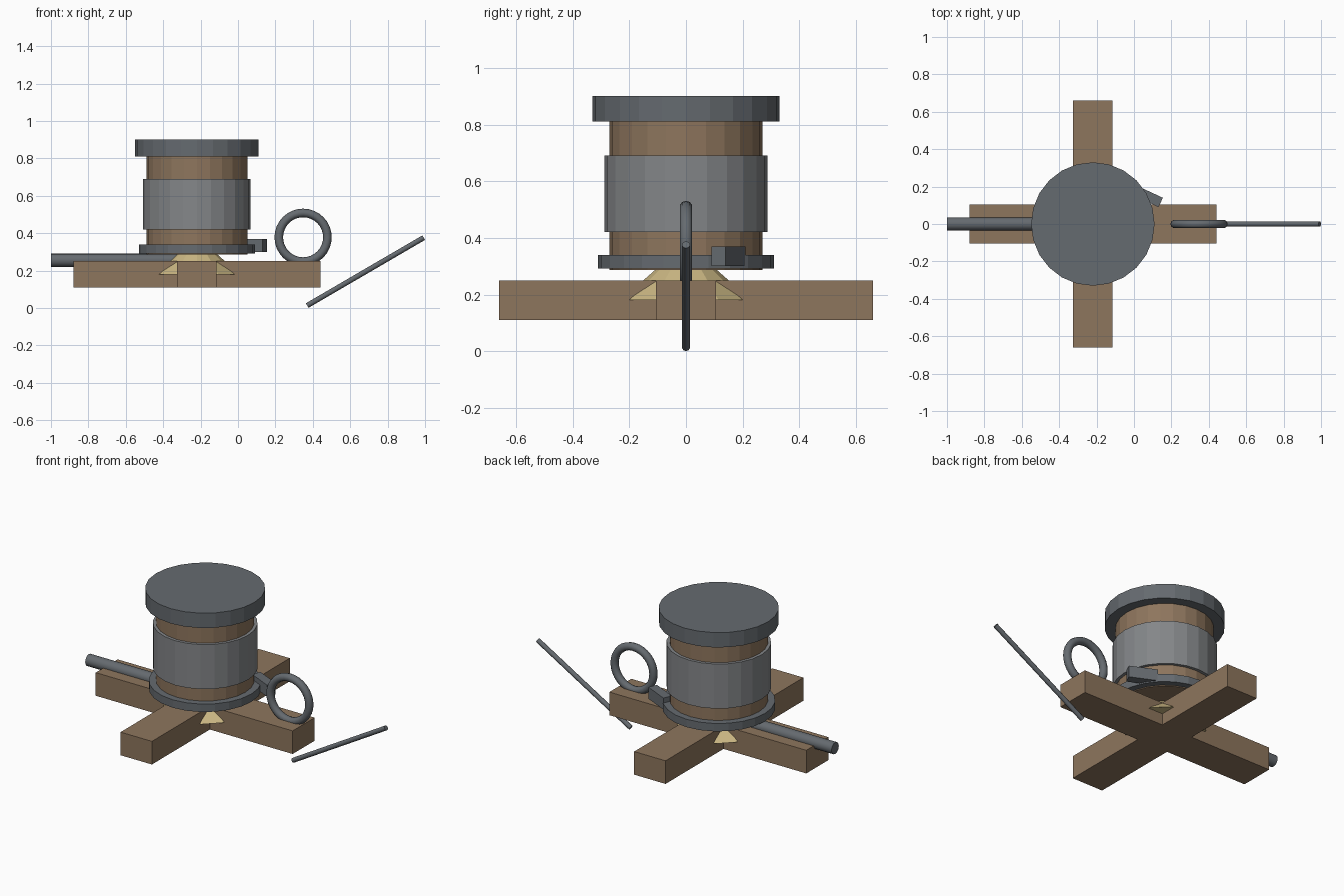
import bpy
from math import radians
from mathutils import Vector

if "Cube" in bpy.data.objects:
    bpy.data.objects.remove(bpy.data.objects["Cube"])

CX = -0.22  # axis of the drum and crossed timbers


def material(name, rgb):
    m = bpy.data.materials.new(name)
    m.diffuse_color = (*rgb, 1)
    m.use_nodes = True
    m.node_tree.nodes["Principled BSDF"].inputs["Base Color"].default_value = m.diffuse_color
    return m


WOOD = material("wood", (0.27, 0.18, 0.11))
BRASS = material("pale_brass", (0.60, 0.48, 0.23))
STEEL = material("steel", (0.13, 0.145, 0.16))
PALE = material("worn_steel", (0.23, 0.24, 0.25))


def finish(name, mat, smooth=False):
    ob = bpy.context.object
    ob.name = name
    ob.data.materials.append(mat)
    if smooth:
        bpy.ops.object.shade_smooth_by_angle(angle=radians(40))
    return ob


def box(name, loc, size, mat, turn=0):
    bpy.ops.mesh.primitive_cube_add(size=1, location=loc)
    ob = finish(name, mat)
    ob.scale = size
    ob.rotation_euler.z = radians(turn)


def disc(name, r1, r2, z0, z1, mat, sides=24):
    bpy.ops.mesh.primitive_cone_add(vertices=sides, radius1=r1, radius2=r2,
                                    depth=z1 - z0, location=(CX, 0, (z0 + z1) / 2))
    finish(name, mat)


def rod(name, a, b, r, mat, sides=12):
    a, b = Vector(a), Vector(b)
    bpy.ops.mesh.primitive_cylinder_add(
        vertices=sides, radius=r, depth=(b - a).length, location=(a + b) / 2,
        rotation=(b - a).to_track_quat('Z', 'Y').to_euler())
    finish(name, mat, True)


# Crossed timber base
box("long_timber_x", (CX, 0, 0.18), (1.32, 0.21, 0.14), WOOD)
box("long_timber_y", (CX, 0, 0.18), (0.21, 1.32, 0.14), WOOD)

# Conical bearing under the drum
disc("bearing_cone", 0.23, 0.06, 0.18, 0.33, BRASS, 12)

# Wooden drum with metal bands and cap
disc("drum", 0.27, 0.27, 0.287, 0.82, WOOD)
disc("lower_ring", 0.31, 0.31, 0.292, 0.34, STEEL)
disc("sleeve", 0.288, 0.288, 0.42, 0.69, PALE)
disc("cap", 0.33, 0.33, 0.81, 0.90, STEEL)

# Catch that stops the lower ring
box("catch", (0.068, 0.15, 0.335), (0.165, 0.055, 0.07), STEEL, -25)

# Shaft lying along the timber
rod("shaft", (-1.0, 0, 0.255), (-0.25, 0, 0.255), 0.035, STEEL, 16)

# Upright ring and the loose rod beyond it
bpy.ops.mesh.primitive_torus_add(major_radius=0.13, minor_radius=0.023,
                                 major_segments=32, minor_segments=10,
                                 location=(0.348, 0, 0.378),
                                 rotation=(radians(90), 0, 0))
finish("upright_ring", STEEL, True)
rod("slanted_rod", (0.370, 0, 0.013), (0.993, 0, 0.376), 0.014, STEEL, 10)
